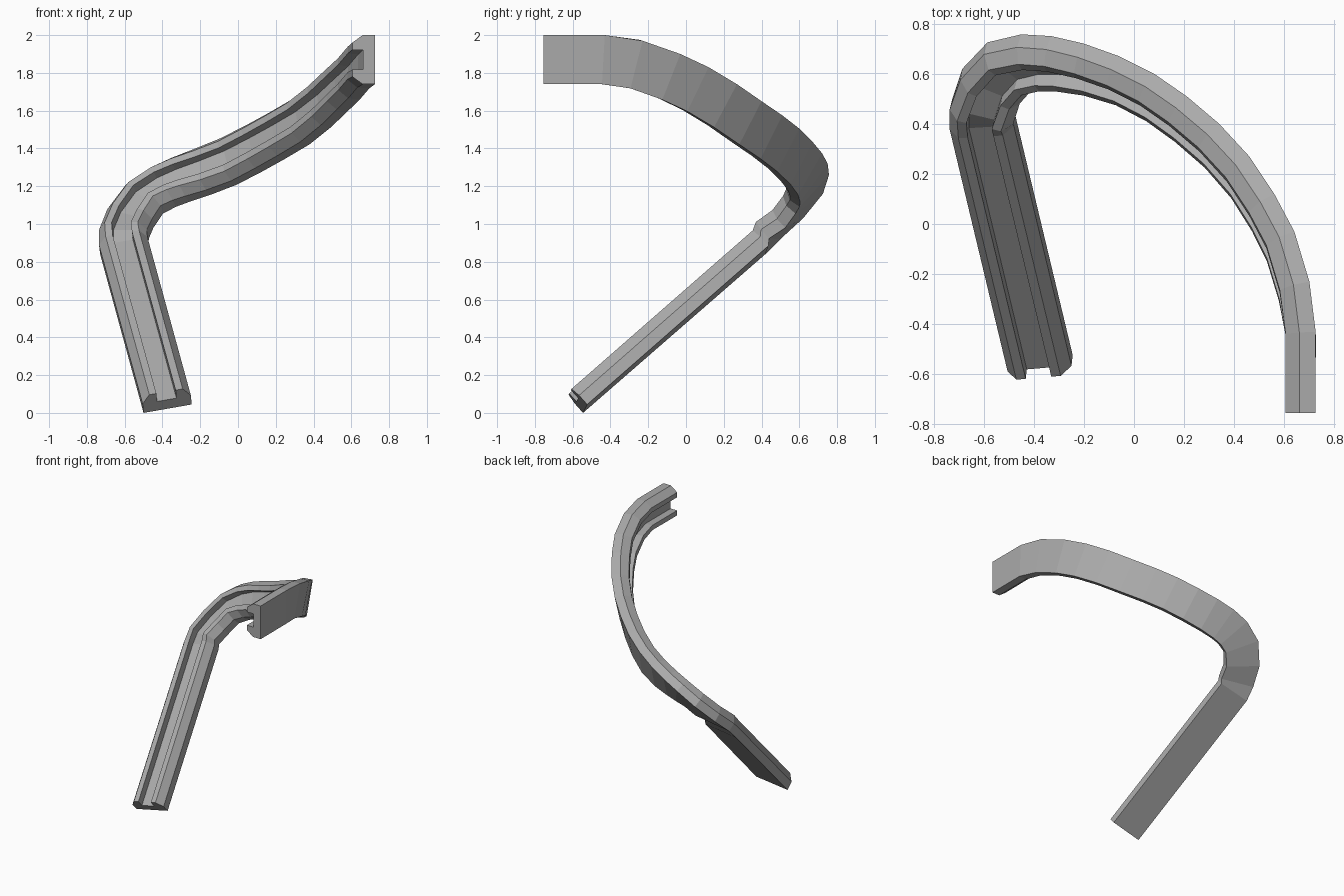
import bpy
import bmesh
from math import radians, cos, sin
from mathutils import Vector

cube = bpy.data.objects.get("Cube")
if cube:
    bpy.data.objects.remove(cube, do_unlink=True)


def make_material(name, color):
    material = bpy.data.materials.new(name)
    material.use_nodes = True
    material.diffuse_color = color
    for node in material.node_tree.nodes:
        if node.type == "BSDF_PRINCIPLED":
            node.inputs["Base Color"].default_value = color
    return material


# Channel section: (distance across the width, depth from the flat back)
WIDTH = 0.26
half_section = [(0, 0), (0, 0.065), (0.04, 0.12), (0.078, 0.12), (0.078, 0.063)]
section = half_section + [(WIDTH - across, depth) for across, depth in reversed(half_section)]

# Outer back edge of the rail: x, y, z and the roll of the section in degrees
edge_path = [
    (0.725, -0.755, 2.0, 0),
    (0.725, -0.43, 2.0, 0),
    (0.70, -0.23, 1.97, 4),
    (0.64, -0.03, 1.9, 7),
    (0.56, 0.12, 1.83, 9),
    (0.46, 0.27, 1.74, 11),
    (0.34, 0.4, 1.65, 13),
    (0.21, 0.51, 1.575, 15),
    (0.08, 0.6, 1.505, 17),
    (-0.06, 0.67, 1.435, 19),
    (-0.2, 0.72, 1.375, 24),
    (-0.33, 0.75, 1.32, 31),
    (-0.45, 0.757, 1.26, 40),
    (-0.585, 0.725, 1.16, 58),
    (-0.685, 0.62, 1.03, 75),
    (-0.725, 0.5, 0.92, 91),
    (-0.73, 0.42, 0.84, 103),
    (-0.5, -0.545, 0.0, 103),
]


def sweep(name, path, profile, material):
    """Sweep a closed profile along a path, rolling it at each station."""
    bm = bmesh.new()
    points = [Vector(station[:3]) for station in path]
    last = len(points) - 1
    rings = []
    for i, point in enumerate(points):
        tangent = (points[min(i + 1, last)] - points[max(i - 1, 0)]).normalized()
        level = Vector((0, 0, 1)).cross(tangent).normalized()
        upward = tangent.cross(level)
        roll = radians(path[i][3])
        opening = level * cos(roll) + upward * sin(roll)
        across = opening.cross(tangent)
        rings.append([bm.verts.new(point + across * a + opening * d) for a, d in profile])

    # Side walls between neighbouring rings
    count = len(profile)
    for ring, following in zip(rings, rings[1:]):
        for j in range(count):
            k = (j + 1) % count
            bm.faces.new((ring[j], ring[k], following[k], following[j]))

    # End caps
    bm.faces.new(rings[0])
    bm.faces.new(list(reversed(rings[-1])))
    bmesh.ops.recalc_face_normals(bm, faces=bm.faces[:])

    mesh = bpy.data.meshes.new(name)
    bm.to_mesh(mesh)
    bm.free()
    mesh.materials.append(material)
    obj = bpy.data.objects.new(name, mesh)
    bpy.context.collection.objects.link(obj)
    return obj


grey = make_material("plain grey", (0.4, 0.4, 0.4, 1.0))
sweep("curved_channel_rail", edge_path, section, grey)
